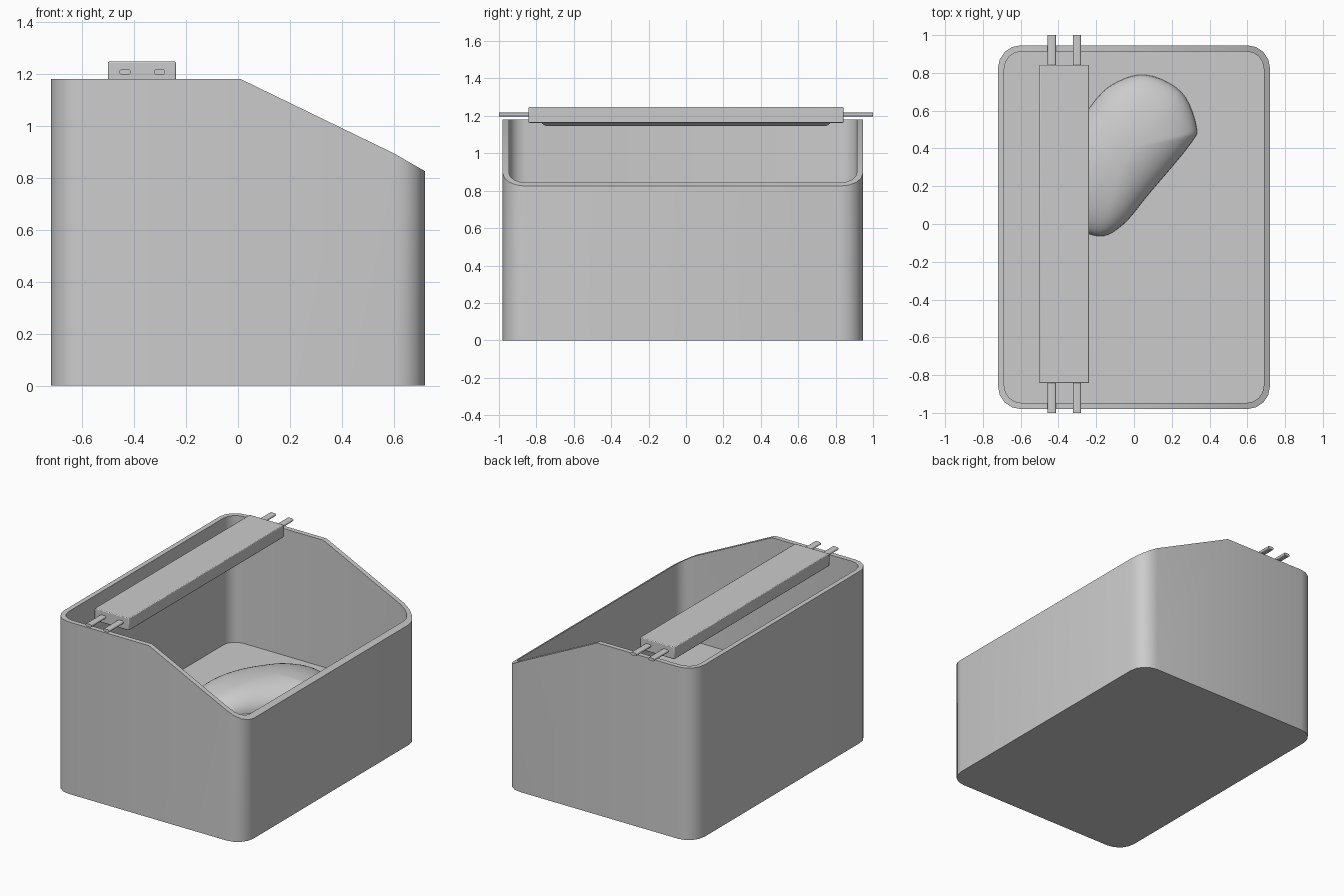
import bpy, bmesh, math
from mathutils import Vector

if "Cube" in bpy.data.objects:
    bpy.data.objects.remove(bpy.data.objects["Cube"])

CY = -0.017          # middle of the bin in y
FLOOR = 0.31         # height of the inner floor


def finish(name, bm, angle=40):
    bmesh.ops.recalc_face_normals(bm, faces=bm.faces)
    me = bpy.data.meshes.new(name)
    bm.to_mesh(me)
    bm.free()
    ob = bpy.data.objects.new(name, me)
    bpy.context.collection.objects.link(ob)
    bpy.ops.object.select_all(action='DESELECT')
    ob.select_set(True)
    bpy.context.view_layer.objects.active = ob
    bpy.ops.object.shade_smooth_by_angle(angle=math.radians(angle))
    return ob


def loft(bm, rings):
    """Skin a list of closed rings and cap both ends."""
    vs = [[bm.verts.new(p) for p in r] for r in rings]
    n = len(vs[0])
    for a, b in zip(vs, vs[1:]):
        for i in range(n):
            j = (i + 1) % n
            bm.faces.new((a[i], a[j], b[j], b[i]))
    bm.faces.new(vs[0])
    bm.faces.new(vs[-1])


def rounded_rect(hx, hy, r, seg=4, split=None):
    """Counter-clockwise outline, optionally with an extra point on each long side."""
    pts = []
    for k, (sx, sy) in enumerate(((1, 1), (-1, 1), (-1, -1), (1, -1))):
        for i in range(seg + 1):
            a = math.pi / 2 * (k + i / seg)
            pts.append((sx * (hx - r) + r * math.cos(a), sy * (hy - r) + r * math.sin(a)))
        if split is not None and k in (0, 2):
            pts.append((split, sy * hy))
    return pts


# Open bin: outer wall, sloped rim, inner wall, floor
def rim(x):
    if x <= 0.01:
        return 1.18
    if x <= 0.60:
        return 1.18 - (x - 0.01) * 0.485
    return 0.894 - (x - 0.60) * 0.575


outer = rounded_rect(0.72, 0.963, 0.12, split=0.01)
inner = rounded_rect(0.687, 0.93, 0.09, split=0.01)
bm = bmesh.new()
loft(bm, [[(x, y + CY, 0) for x, y in outer],
          [(x, y + CY, rim(x)) for x, y in outer],
          [(x, y + CY, rim(x)) for x, y in inner],
          [(x, y + CY, FLOOR) for x, y in inner]])
finish("bin", bm)

# Low mound on the floor, from a smooth closed outline
ctrl = [Vector(p) for p in ((.33, .52), (.25, .70), (.06, .79), (-.12, .735), (-.24, .61),
                            (-.36, .42), (-.41, .20), (-.35, .02), (-.19, -.065),
                            (-.06, -.005), (.08, .16), (.30, .425))]


def catmull(p, steps=5):
    out, n = [], len(p)
    for i in range(n):
        a, b, c, d = (p[(i + k) % n] for k in (-1, 0, 1, 2))
        for s in range(steps):
            t = s / steps
            out.append(0.5 * (2 * b + (c - a) * t + (2 * a - 5 * b + 4 * c - d) * t**2
                              + (3 * b - a - 3 * c + d) * t**3))
    return out


centre, height, levels = Vector((-0.03, 0.40)), 0.15, 12
rings = []
for k in range(levels):
    a = math.pi / 2 * k / levels
    rings.append([(*(centre + (p - centre) * math.cos(a)), FLOOR - 0.002 + height * math.sin(a))
                  for p in catmull(ctrl)])
bm = bmesh.new()
loft(bm, rings)
finish("mound", bm)


# Lamp housing across the bin
LX = -0.37


def block(name, levels):
    """Stack of rectangles given as (half x, half y, z)."""
    bm = bmesh.new()
    loft(bm, [[(LX + sx * hx, sy * hy, z) for sx, sy in ((1, 1), (-1, 1), (-1, -1), (1, -1))]
              for hx, hy, z in levels])
    return finish(name, bm, 30)


housing = block("lamp_housing", [(0.131, 0.842, 1.163), (0.131, 0.842, 1.247)])
bev = housing.modifiers.new("edge", 'BEVEL')
bev.width, bev.segments = 0.005, 2
block("lamp_panel", [(0.085, 0.75, 1.146), (0.10, 0.77, 1.158), (0.10, 0.77, 1.17)])

# Two flat support rods resting on the rim
for side, x in (("left", -0.435), ("right", -0.302)):
    prof = rounded_rect(0.022, 0.01, 0.0098)
    bm = bmesh.new()
    loft(bm, [[(x + u, y, 1.207 + v) for u, v in prof] for y in (-1, 1)])
    finish("support_rod_" + side, bm)
